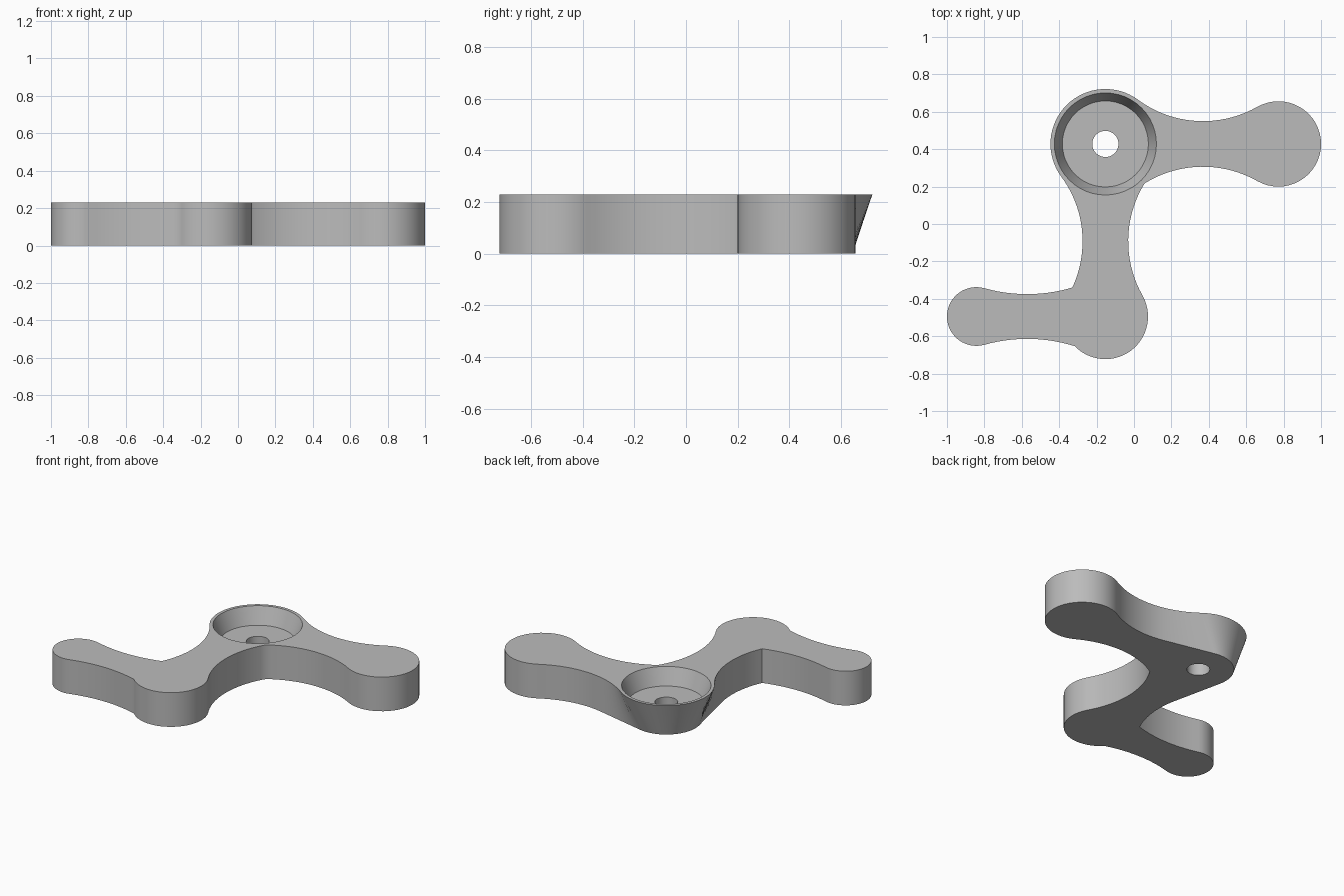
import bpy
import bmesh
from math import atan2, acos, cos, sin, tau, sqrt, radians
from mathutils import Vector

cube = bpy.data.objects.get("Cube")
if cube:
    bpy.data.objects.remove(cube, do_unlink=True)

HEIGHT, FLOOR = 0.23, 0.118
BOSS_TOP, BOSS_BASE = 0.2945, 0.218
WAIST_R, WAIST_OFF = 0.59, 0.712      # concave arc radius, distance from the arm axis


def circle(x, y, r):
    return Vector((x, y)), r


def meet(a, b, side=0):
    """Touching point (side 0) or one of the crossings of two circles."""
    (c1, r1), (c2, r2) = a, b
    d = (c2 - c1).length
    u = (c2 - c1) / d
    if side == 0:
        return c1 + u * r1 * d / (r1 + r2)
    along = (d * d + r1 * r1 - r2 * r2) / (2 * d)
    h = sqrt(max(0, r1 * r1 - along * along))
    return c1 + u * along + Vector((-u.y, u.x)) * h * side


def arc(c, p, q, turn, n):
    """Points from p up to, but without, q; turn is 1 for anticlockwise."""
    v, w = p - c[0], q - c[0]
    start = atan2(v.y, v.x)
    sweep = ((atan2(w.y, w.x) - start) * turn) % tau * turn
    pts = []
    for i in range(n):
        t = i / n
        r = v.length * (1 - t) + w.length * t
        a = start + sweep * t
        pts.append(c[0] + Vector((cos(a), sin(a))) * r)
    return pts


def line(p, q, n):
    return [p.lerp(q, i / n) for i in range(n)]


def draft_point(void, turn):
    """Where the straight tangent from the narrow boss base leaves the concave arc."""
    d = boss[0] - void[0]
    a = atan2(d.y, d.x) + turn * acos((void[1] + BOSS_BASE) / d.length)
    u = Vector((cos(a), sin(a)))
    return void[0] + u * void[1], boss[0] - u * BOSS_BASE


# Lobes and the concave arcs between them
boss = circle(-0.153, 0.428, BOSS_TOP)
right_end = circle(0.772, 0.428, 0.228)
elbow = circle(-0.153, -0.4945, 0.228)
left_end = circle(-0.843, -0.4945, 0.157)
v_top = circle(0.368, 0.428 + WAIST_OFF, WAIST_R)
v_under = circle(0.368, 0.428 - WAIST_OFF, WAIST_R)
v_west = circle(-0.153 - WAIST_OFF, -0.092, WAIST_R)
v_east = circle(-0.153 + WAIST_OFF, -0.092, WAIST_R)
v_left_up = circle(-0.57, -0.4945 + 0.967, 0.847)
v_left_low = circle(-0.57, -0.4945 - 0.967, 0.847)


def nearest(a, b, target):
    return min((meet(a, b, s) for s in (-1, 1)), key=lambda p: (p - target).length)


inner_corner = nearest(v_west, v_left_up, elbow[0])
east_corner = nearest(v_east, v_under, boss[0])
low_corner = nearest(v_left_low, elbow, left_end[0])
end_up, end_low = meet(right_end, v_top), meet(right_end, v_under)
left_up, left_low = meet(left_end, v_left_up), meet(left_end, v_left_low)
elbow_east = meet(elbow, v_east)
boss_a, boss_b = meet(boss, v_top), meet(boss, v_west)
leave_a, base_a = draft_point(v_top, 1)
leave_b, base_b = draft_point(v_west, -1)


def outline(top):
    pts = arc(right_end, end_low, end_up, 1, 32)
    pts += arc(v_top, end_up, leave_a, -1, 12)
    if top:
        pts += arc(v_top, leave_a, boss_a, -1, 8)
        pts += arc(boss, boss_a, boss_b, 1, 32)
        pts += arc(v_west, boss_b, leave_b, -1, 8)
    else:
        pts += line(leave_a, base_a, 8)
        pts += arc(boss, base_a, base_b, 1, 32)
        pts += line(base_b, leave_b, 8)
    pts += arc(v_west, leave_b, inner_corner, -1, 12)
    pts += arc(v_left_up, inner_corner, left_up, -1, 14)
    pts += arc(left_end, left_up, left_low, 1, 28)
    pts += arc(v_left_low, left_low, low_corner, -1, 14)
    pts += arc(elbow, low_corner, elbow_east, 1, 28)
    pts += arc(v_east, elbow_east, east_corner, -1, 18)
    pts += arc(v_under, east_corner, end_low, -1, 18)
    return pts


def ring(r, n=48):
    return [boss[0] + Vector((cos(tau * i / n), sin(tau * i / n))) * r for i in range(n)]


bm = bmesh.new()


def loop(pts, z):
    return [bm.verts.new((p.x, p.y, z)) for p in pts]


def bridge(a, b):
    for i in range(len(a)):
        j = (i + 1) % len(a)
        bm.faces.new((a[i], a[j], b[j], b[i]))


def cap(a, b):
    edges = [bm.edges.get((l[i - 1], l[i])) for l in (a, b) for i in range(len(l))]
    bmesh.ops.triangle_fill(bm, use_beauty=True, edges=edges)


# Bracket body with flared cup and screw hole
base, top = loop(outline(False), 0), loop(outline(True), HEIGHT)
rim, floor = loop(ring(0.273), HEIGHT), loop(ring(0.23), FLOOR)
hole_top, hole_base = loop(ring(0.07), FLOOR), loop(ring(0.07), 0)
for a, b in ((base, top), (rim, floor), (floor, hole_top), (hole_top, hole_base)):
    bridge(a, b)
cap(top, rim)
cap(base, hole_base)
bmesh.ops.recalc_face_normals(bm, faces=bm.faces[:])

mesh = bpy.data.meshes.new("bracket")
bm.to_mesh(mesh)
bm.free()
bracket = bpy.data.objects.new("bracket", mesh)
bpy.context.collection.objects.link(bracket)

# Plain grey
grey = bpy.data.materials.new("grey")
grey.use_nodes = True
grey.diffuse_color = (0.5, 0.5, 0.5, 1)
grey.node_tree.nodes["Principled BSDF"].inputs["Base Color"].default_value = (0.5, 0.5, 0.5, 1)
mesh.materials.append(grey)

bpy.ops.object.select_all(action='DESELECT')
bracket.select_set(True)
bpy.context.view_layer.objects.active = bracket
bpy.ops.object.shade_smooth_by_angle(angle=radians(30))
